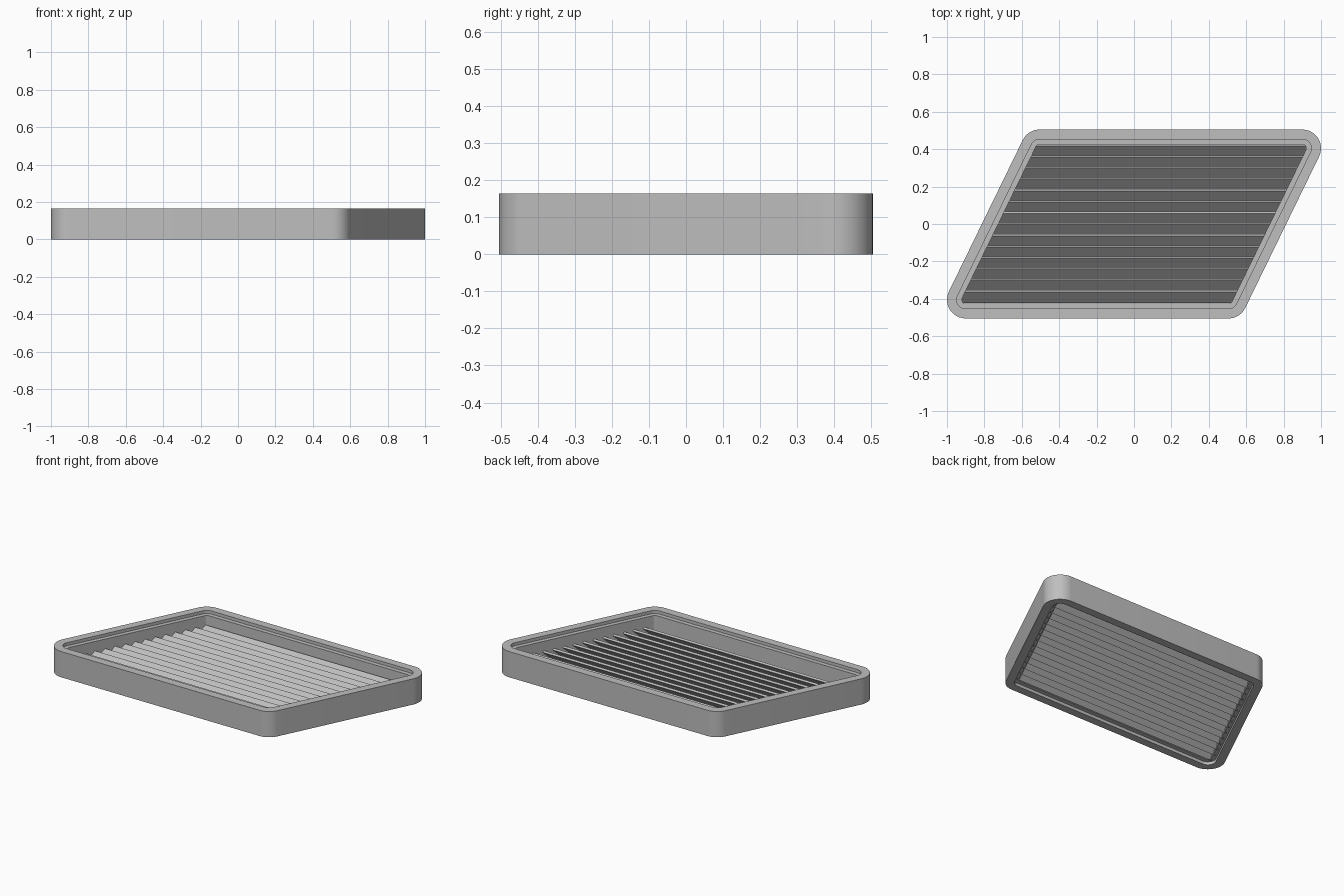
import bpy, bmesh, math

if "Cube" in bpy.data.objects:
    bpy.data.objects.remove(bpy.data.objects["Cube"], do_unlink=True)

HEIGHT = 0.165
HALF_Y = 0.405          # corner centres of the skewed frame
ACUTE_X, OBTUSE_X = 0.9, 0.505
SKEW = (ACUTE_X - OBTUSE_X) / (2 * HALF_Y)
LEAN = math.degrees(math.atan(SKEW))
ARC_STEPS = 12

grey = bpy.data.materials.new("light grey")
grey.use_nodes = True
colour = (0.52, 0.52, 0.52, 1)
grey.diffuse_color = colour
grey.node_tree.nodes["Principled BSDF"].inputs["Base Color"].default_value = colour


def finish(bm, name):
    bmesh.ops.recalc_face_normals(bm, faces=bm.faces)
    mesh = bpy.data.meshes.new(name)
    bm.to_mesh(mesh)
    bm.free()
    mesh.materials.append(grey)
    obj = bpy.data.objects.new(name, mesh)
    bpy.context.collection.objects.link(obj)
    return obj


def outline(radius):
    """Rounded parallelogram at the given distance from its corner centres."""
    corners = [(ACUTE_X, HALF_Y, -LEAN, 90), (-OBTUSE_X, HALF_Y, 90, 180 - LEAN),
               (-ACUTE_X, -HALF_Y, 180 - LEAN, 270), (OBTUSE_X, -HALF_Y, 270, 360 - LEAN)]
    points = []
    for cx, cy, start, end in corners:
        for i in range(ARC_STEPS + 1):
            a = math.radians(start + (end - start) * i / ARC_STEPS)
            points.append((cx + radius * math.cos(a), cy + radius * math.sin(a)))
    return points


# Frame: stepped cross-section carried around the outline
OUTER, LIP, INNER, STEP = 0.1, 0.048, 0.021, 0.02
section = [(OUTER, 0), (OUTER, HEIGHT), (LIP, HEIGHT), (LIP, HEIGHT - STEP),
           (INNER, HEIGHT - STEP), (INNER, STEP), (LIP, STEP), (LIP, 0)]
bm = bmesh.new()
rings = [[bm.verts.new((x, y, z)) for x, y in outline(r)] for r, z in section]
count = len(rings[0])
for k, ring in enumerate(rings):
    following = rings[(k + 1) % len(rings)]
    for i in range(count):
        j = (i + 1) % count
        bm.faces.new((ring[i], ring[j], following[j], following[i]))
frame = finish(bm, "frame")
bpy.context.view_layer.objects.active = frame
frame.select_set(True)
bpy.ops.object.shade_smooth_by_angle(angle=math.radians(35))
frame.select_set(False)

# Louvre slats: tilted boards, high at the back, ends skewed into the frame
SLATS, PITCH, BACK_Y = 14, 0.06, 0.417
LOW_Z, HIGH_Z, THICK = 0.025, 0.085, 0.009
HALF_SPAN = (ACUTE_X + OBTUSE_X) / 2 + 0.04
for n in range(SLATS):
    back = BACK_Y - n * PITCH
    front = back - PITCH
    profile = [(front, LOW_Z), (back, HIGH_Z),
               (back + THICK, HIGH_Z - THICK), (front + THICK, LOW_Z - THICK)]
    bm = bmesh.new()
    ends = [[bm.verts.new((side * HALF_SPAN + SKEW * y, y, z)) for y, z in profile]
            for side in (-1, 1)]
    for end in ends:
        bm.faces.new(end)
    for i in range(4):
        j = (i + 1) % 4
        bm.faces.new((ends[0][i], ends[0][j], ends[1][j], ends[1][i]))
    finish(bm, f"louvre_slat_{n + 1}")
